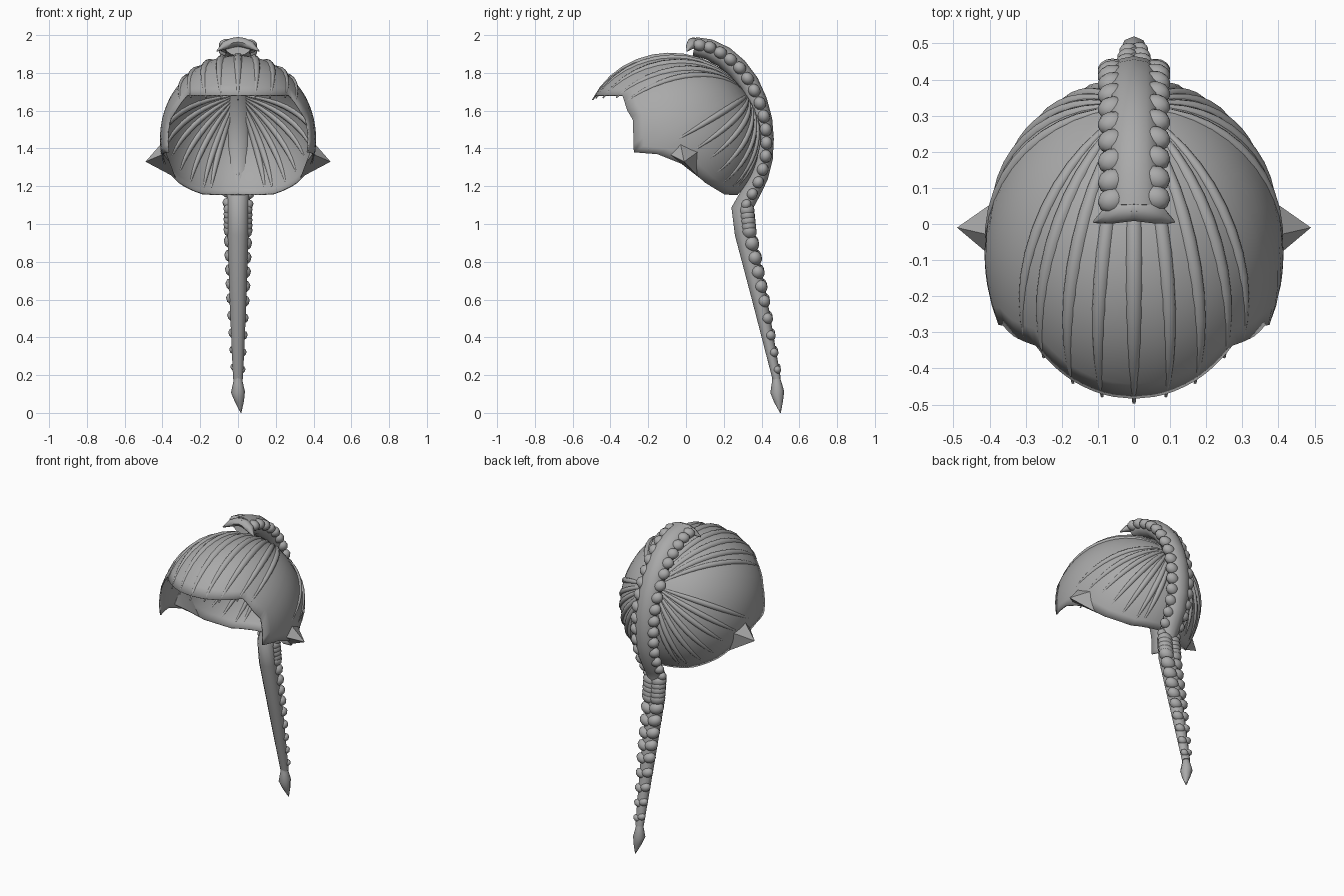
import bpy, bmesh, math
from mathutils import Vector, Matrix

if "Cube" in bpy.data.objects:
    bpy.data.objects.remove(bpy.data.objects["Cube"])

mat = bpy.data.materials.new("grey hair")
mat.diffuse_color = (0.4, 0.4, 0.4, 1)
mat.use_nodes = True
mat.node_tree.nodes["Principled BSDF"].inputs["Base Color"].default_value = mat.diffuse_color
C, R = Vector((0, -0.08, 1.45)), Vector((0.41, 0.47, 0.44))   # skull ellipsoid
POLE = Vector((0, 0.85, 0.527)).normalized()                  # where strands gather


def finish(bm, name, angle=40):
    bmesh.ops.recalc_face_normals(bm, faces=bm.faces)
    me = bpy.data.meshes.new(name)
    bm.to_mesh(me)
    bm.free()
    ob = bpy.data.objects.new(name, me)
    bpy.context.collection.objects.link(ob)
    me.materials.append(mat)
    bpy.ops.object.select_all(action='DESELECT')
    ob.select_set(True)
    bpy.context.view_layer.objects.active = ob
    bpy.ops.object.shade_smooth_by_angle(angle=math.radians(angle))
    return ob


def sweep(bm, pts, normals, sizes, sides=8):
    """Tube through pts; sizes are (half width, half thickness) per point."""
    rings = []
    for i, p in enumerate(pts):
        t = (pts[min(i + 1, len(pts) - 1)] - pts[max(i - 1, 0)]).normalized()
        s = t.cross(normals[i]).normalized()
        n = s.cross(t)
        w, h = sizes[i]
        rings.append([bm.verts.new(p + s * w * math.cos(a) + n * h * math.sin(a))
                      for a in (2 * math.pi * k / sides for k in range(sides))])
    for a, b in zip(rings, rings[1:]):
        for k in range(sides):
            j = (k + 1) % sides
            bm.faces.new((a[k], a[j], b[j], b[k]))
    bm.faces.new(rings[0])
    bm.faces.new(rings[-1])


def sample(path, u):
    """Point at fraction u of a polyline of tuples, by index."""
    f = min(max(u, 0), 1) * (len(path) - 1)
    i = min(int(f), len(path) - 2)
    return Vector(path[i]).lerp(Vector(path[i + 1]), f - i)


def on_skull(d):
    return C + Vector((d.x * R.x, d.y * R.y, d.z * R.z))


def skull_normal(d):
    return Vector((d.x / R.x, d.y / R.y, d.z / R.z)).normalized()


def rim_dir(u):
    """Unit direction of the hairline, u = 0 at the front to 1 at the nape."""
    y, z = sample(RIM, u)
    ny, nz = (y - C.y) / R.y, (z - C.z) / R.z
    return Vector((math.sqrt(max(0, 1 - ny * ny - nz * nz)), ny, nz)).normalized()


# hairline seen from the side (y, z)
RIM = [(-0.481, 1.68), (-0.46, 1.68), (-0.41, 1.68), (-0.335, 1.68), (-0.31, 1.60),
       (-0.28, 1.55), (-0.275, 1.38), (-0.15, 1.37), (0, 1.31), (0.1, 1.22),
       (0.2, 1.16), (0.25, 1.155), (0.274, 1.155)]

# cap
bm = bmesh.new()
RAYS, RINGS = 48, 14
dirs = [rim_dir(i / RAYS) for i in range(RAYS + 1)]
dirs[0].x = dirs[-1].x = 0
dirs += [Vector((-d.x, d.y, d.z)) for d in dirs[-2:0:-1]]
top = bm.verts.new(on_skull(POLE))
grid = [[bm.verts.new(on_skull(POLE.slerp(d.normalized(), r / RINGS)))
         for r in range(1, RINGS + 1)] for d in dirs]
for a, b in zip(grid, grid[1:] + grid[:1]):
    bm.faces.new((top, a[0], b[0]))
    for r in range(RINGS - 1):
        bm.faces.new((a[r], a[r + 1], b[r + 1], b[r]))
cap = finish(bm, "hair_cap", 60)
mod = cap.modifiers.new("thickness", 'SOLIDIFY')
mod.thickness, mod.offset = 0.008, 0

# strands: (hairline position, length, width)
STRANDS = [(0, 1.03, 0.023), (0.055, 1.02, 0.021), (0.135, 1.02, 0.021), (0.225, 1.02, 0.02),
           (0.29, 1.0, 0.018), (0.565, 0.84, 0.018), (0.635, 0.86, 0.018),
           (0.69, 0.85, 0.018), (0.745, 0.9, 0.018), (0.795, 0.95, 0.018),
           (0.835, 0.95, 0.018), (0.88, 0.95, 0.018), (1, 0.9, 0.018)]
bm = bmesh.new()
for u, length, width in STRANDS:
    d = rim_dir(u)
    for side in ((0,) if u in (0, 1) else (1, -1)):
        e = Vector((d.x * side, d.y, d.z)).normalized()
        ds = []
        for i in range(13):
            f = length * i / 12
            ds.append(POLE.slerp(e, f))
        sizes = []
        for i in range(13):
            k = max(0.1, math.sin(math.pi * (i / 12) ** 1.1)) ** 0.7
            sizes.append((width * k, 0.017 * k))
        sweep(bm, [on_skull(q) for q in ds], [skull_normal(q) for q in ds], sizes)
finish(bm, "hair_strands", 50)

# pointed locks over the ears
for side, label in ((1, "right"), (-1, "left")):
    bm = bmesh.new()
    for x, y, z in ((0.49, -0.01, 1.33), (0.395, -0.09, 1.37), (0.402, -0.03, 1.43),
                    (0.39, 0.06, 1.38), (0.33, 0.07, 1.245), (0.36, -0.03, 1.325)):
        bm.verts.new((x * side, y, z))
    bmesh.ops.convex_hull(bm, input=bm.verts)
    finish(bm, "ear_lock_" + label, 30)

# braid core: (y, z, half width, half thickness)
UPPER = [(0.045, 1.94, 0.07, 0.05), (0.12, 1.925, 0.07, 0.055), (0.2, 1.885, 0.07, 0.057),
         (0.27, 1.825, 0.07, 0.057), (0.33, 1.745, 0.07, 0.057), (0.375, 1.65, 0.07, 0.055),
         (0.405, 1.55, 0.07, 0.052), (0.415, 1.45, 0.07, 0.05), (0.41, 1.35, 0.068, 0.05),
         (0.385, 1.25, 0.065, 0.05), (0.34, 1.16, 0.06, 0.05), (0.295, 1.08, 0.055, 0.055)]
LOWER = [(0.295, 1.08, 0.055, 0.055), (0.31, 0.95, 0.055, 0.052), (0.39, 0.6, 0.045, 0.04),
         (0.48, 0.18, 0.026, 0.022)]
X = Vector((1, 0, 0))


def frame(path, u):
    """Centre, direction and outward normal of the braid at u."""
    y, z, w, h = sample(path, u)
    t = sample(path, u + 0.03) - sample(path, u - 0.03)
    t = Vector((0, t[0], t[1])).normalized()
    return Vector((0, y, z)), t, t.cross(X) * -1, w, h


bm = bmesh.new()
path = UPPER + LOWER[1:]
pts = [Vector((0, p[0], p[1])) for p in path]
normals = []
for i in range(len(pts)):
    t = (pts[min(i + 1, len(pts) - 1)] - pts[max(i - 1, 0)]).normalized()
    normals.append(X.cross(t))
sweep(bm, pts, normals, [(p[2], p[3]) for p in path], 12)
finish(bm, "braid_core", 50)


def lobe(bm, centre, axes, radii):
    """Ellipsoid lock of hair on the given axes."""
    m = Matrix([a * r for a, r in zip(axes, radii)]).transposed().to_4x4()
    m.translation = centre
    bmesh.ops.create_uvsphere(bm, u_segments=10, v_segments=7, radius=1, matrix=m)


def braid_lobes(name, path, count, reach, radii, tilt, lift):
    bm = bmesh.new()
    for i in range(count):
        for side in (1, -1):
            u = (i + (0.5 if side > 0 else 0.35)) / count
            c, t, n, w, h = frame(path, u)
            if n.y < 0 and n.z < 0.5:
                n = -n
            k = w / path[0][2]
            a = (X * side * math.cos(tilt) - t * math.sin(tilt)).normalized()
            b = n.cross(a).normalized()
            lobe(bm, c + X * side * reach * k + n * lift * k, (a, b, n),
                 [r * k for r in radii])
    finish(bm, name, 50)


braid_lobes("braid_locks_upper", UPPER, 16, 0.06, (0.042, 0.036, 0.032), 0.4, 0.012)
braid_lobes("braid_locks_lower", LOWER, 14, 0.03, (0.05, 0.041, 0.04), 0.45, 0.026)

# bow-shaped front end of the braid
bm = bmesh.new()
for side in (1, -1):
    pts = [Vector((side * x, y, z)) for x, y, z in
           ((-0.01, 0.04, 1.965), (0.03, 0.037, 1.96), (0.07, 0.025, 1.945), (0.112, 0.005, 1.915))]
    sweep(bm, pts, [Vector((0, 0, 1))] * 4,
          [(0.03, 0.024), (0.032, 0.026), (0.026, 0.022), (0.003, 0.003)])
finish(bm, "braid_front_bow", 50)

# tuft at the end of the braid
bm = bmesh.new()
tuft = [(0, 0.475, 0.2, 0.018), (0, 0.48, 0.16, 0.026), (0, 0.483, 0.11, 0.037),
        (0.008, 0.49, 0.06, 0.024), (0.016, 0.5, 0.0, 0.002)]
sweep(bm, [Vector(p[:3]) for p in tuft], [Vector((0, 1, 0.2))] * 5,
      [(p[3], p[3]) for p in tuft], 8)
finish(bm, "braid_tuft", 50)
